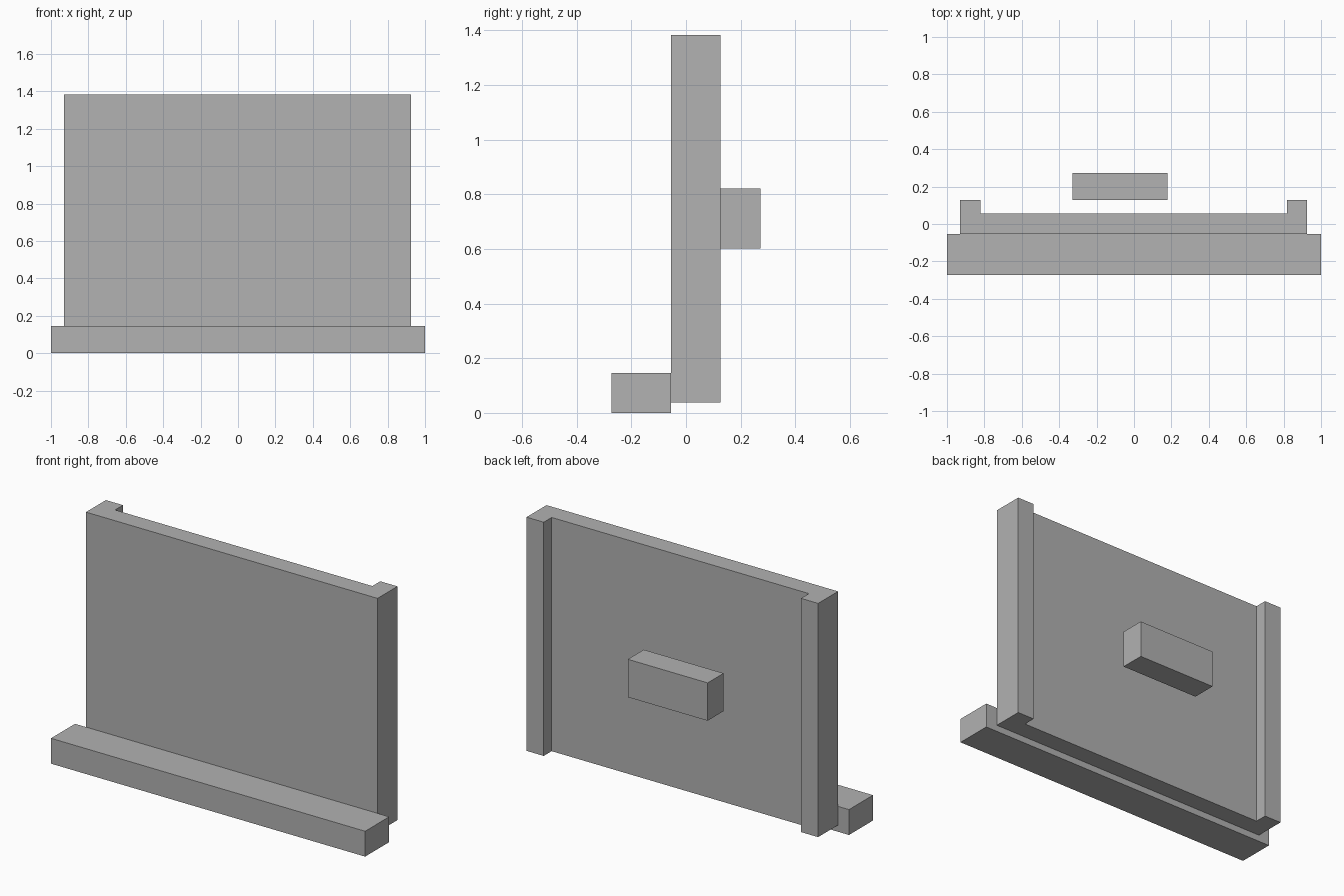
import bpy
import bmesh

cube = bpy.data.objects.get("Cube")
if cube:
    bpy.data.objects.remove(cube, do_unlink=True)

grey = bpy.data.materials.new("plain grey")
grey.use_nodes = True
colour = (0.445, 0.445, 0.445, 1)
grey.diffuse_color = colour
grey.node_tree.nodes["Principled BSDF"].inputs["Base Color"].default_value = colour


def extrude_profile(name, profile, z0, z1):
    """Raise a flat xy outline from z0 to z1."""
    bm = bmesh.new()
    base = bm.faces.new([bm.verts.new((x, y, z0)) for x, y in profile])
    top = bmesh.ops.extrude_face_region(bm, geom=[base], use_keep_orig=True)["geom"]
    verts = [v for v in top if isinstance(v, bmesh.types.BMVert)]
    bmesh.ops.translate(bm, verts=verts, vec=(0, 0, z1 - z0))
    bmesh.ops.recalc_face_normals(bm, faces=bm.faces)
    mesh = bpy.data.meshes.new(name)
    bm.to_mesh(mesh)
    bm.free()
    mesh.materials.append(grey)
    obj = bpy.data.objects.new(name, mesh)
    bpy.context.collection.objects.link(obj)
    return obj


def rectangle(x0, x1, y0, y1):
    return [(x0, y0), (x1, y0), (x1, y1), (x0, y1)]


# Upright panel with a rearward flange along each side
left, right, flange = 0.926, -0.93, 0.109
front, web_back, flange_back = -0.054, 0.055, 0.127
extrude_profile("flanged_panel", [
    (right, front), (left, front), (left, flange_back),
    (left - flange, flange_back), (left - flange, web_back),
    (right + flange, web_back), (right + flange, flange_back),
    (right, flange_back)], 0.038, 1.383)

# Long bar across the front foot of the panel
extrude_profile("front_base_bar", rectangle(-1, 1, -0.272, front), 0, 0.146)

# Free block behind the panel, starting at the flange depth
extrude_profile("rear_block", rectangle(-0.328, 0.18, flange_back, 0.272), 0.602, 0.82)
